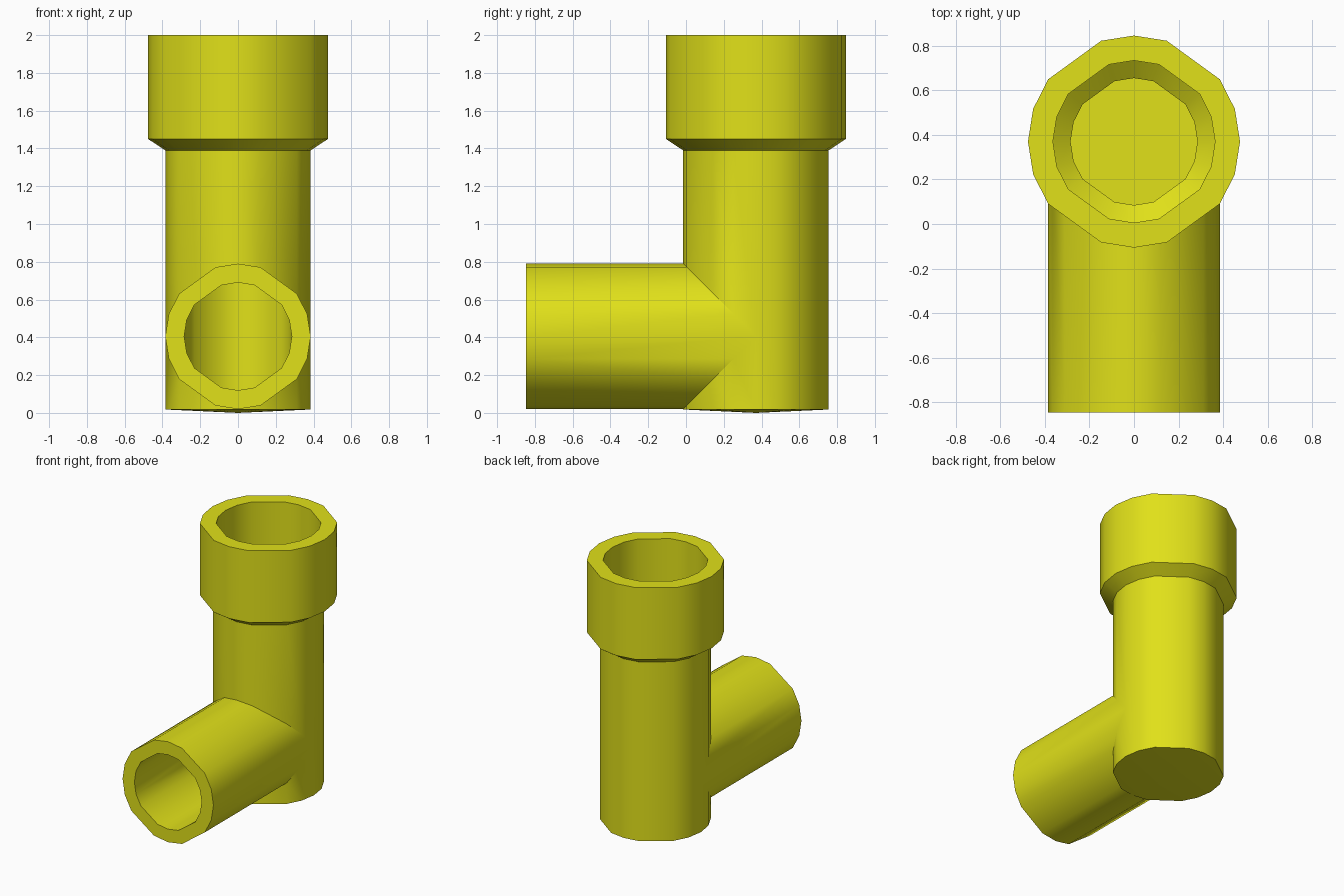
import bpy, bmesh, math
from mathutils import Matrix

if "Cube" in bpy.data.objects:
    bpy.data.objects.remove(bpy.data.objects["Cube"])

# Twenty-sided ring with every diagonal corner merged into a longer facet
ANGLES = [math.radians(a) for a in range(0, 360, 18) if a % 180 not in (54, 126)]
AXIS_Y, BRANCH_Z = 0.37, 0.405
OUTER_R, BORE_R = 0.385, 0.285


def lathe(name, profile, matrix):
    """Closed solid from (radius, height) pairs, spun around local z."""
    bm = bmesh.new()
    rings = []
    for r, h in profile:
        if r == 0:
            rings.append([bm.verts.new((0, 0, h))] * len(ANGLES))
        else:
            rings.append([bm.verts.new((r * math.cos(a), r * math.sin(a), h)) for a in ANGLES])
    for low, high in zip(rings, rings[1:]):
        for i in range(len(ANGLES)):
            j = (i + 1) % len(ANGLES)
            corners = list(dict.fromkeys((low[i], low[j], high[j], high[i])))
            bm.faces.new(corners)
    if profile[0][0]:
        bm.faces.new(rings[0][::-1])
    bm.faces.new(rings[-1])
    bmesh.ops.recalc_face_normals(bm, faces=bm.faces)
    bm.transform(matrix)
    mesh = bpy.data.meshes.new(name)
    bm.to_mesh(mesh)
    bm.free()
    obj = bpy.data.objects.new(name, mesh)
    bpy.context.collection.objects.link(obj)
    return obj


def combine(target, other, operation):
    mod = target.modifiers.new(operation, 'BOOLEAN')
    mod.operation, mod.solver, mod.object = operation, 'EXACT', other
    bpy.context.view_layer.objects.active = target
    bpy.ops.object.modifier_apply(modifier=mod.name)
    bpy.data.objects.remove(other)


upright = Matrix.Translation((0, AXIS_Y, 0))
sideways = Matrix.Translation((0, AXIS_Y, BRANCH_Z)) @ Matrix.Rotation(math.radians(90), 4, 'X')

# Vertical pipe with flared socket, joined to the horizontal branch
fitting = lathe("pipe_elbow", [(0, 0), (OUTER_R, 0.018), (OUTER_R, 1.39),
                               (0.476, 1.45), (0.476, 2.0)], upright)
branch = lathe("branch_pipe", [(OUTER_R, 0), (OUTER_R, 1.217)], sideways)
combine(fitting, branch, 'UNION')

# Hollow out the stepped socket bore and the branch bore
socket_bore = lathe("socket_bore", [(BORE_R, 0.115), (BORE_R, 1.39),
                                    (0.364, 1.45), (0.364, 2.1)], upright)
branch_bore = lathe("branch_bore", [(BORE_R, 0), (BORE_R, 1.3)], sideways)
combine(fitting, socket_bore, 'DIFFERENCE')
combine(fitting, branch_bore, 'DIFFERENCE')

# Yellow plastic
yellow = bpy.data.materials.new("yellow_plastic")
yellow.diffuse_color = (0.75, 0.75, 0.01, 1)
yellow.use_nodes = True
yellow.node_tree.nodes["Principled BSDF"].inputs["Base Color"].default_value = yellow.diffuse_color
fitting.data.materials.clear()
fitting.data.materials.append(yellow)

bpy.ops.object.select_all(action='DESELECT')
fitting.select_set(True)
bpy.context.view_layer.objects.active = fitting
bpy.ops.object.shade_smooth_by_angle(angle=math.radians(32))
